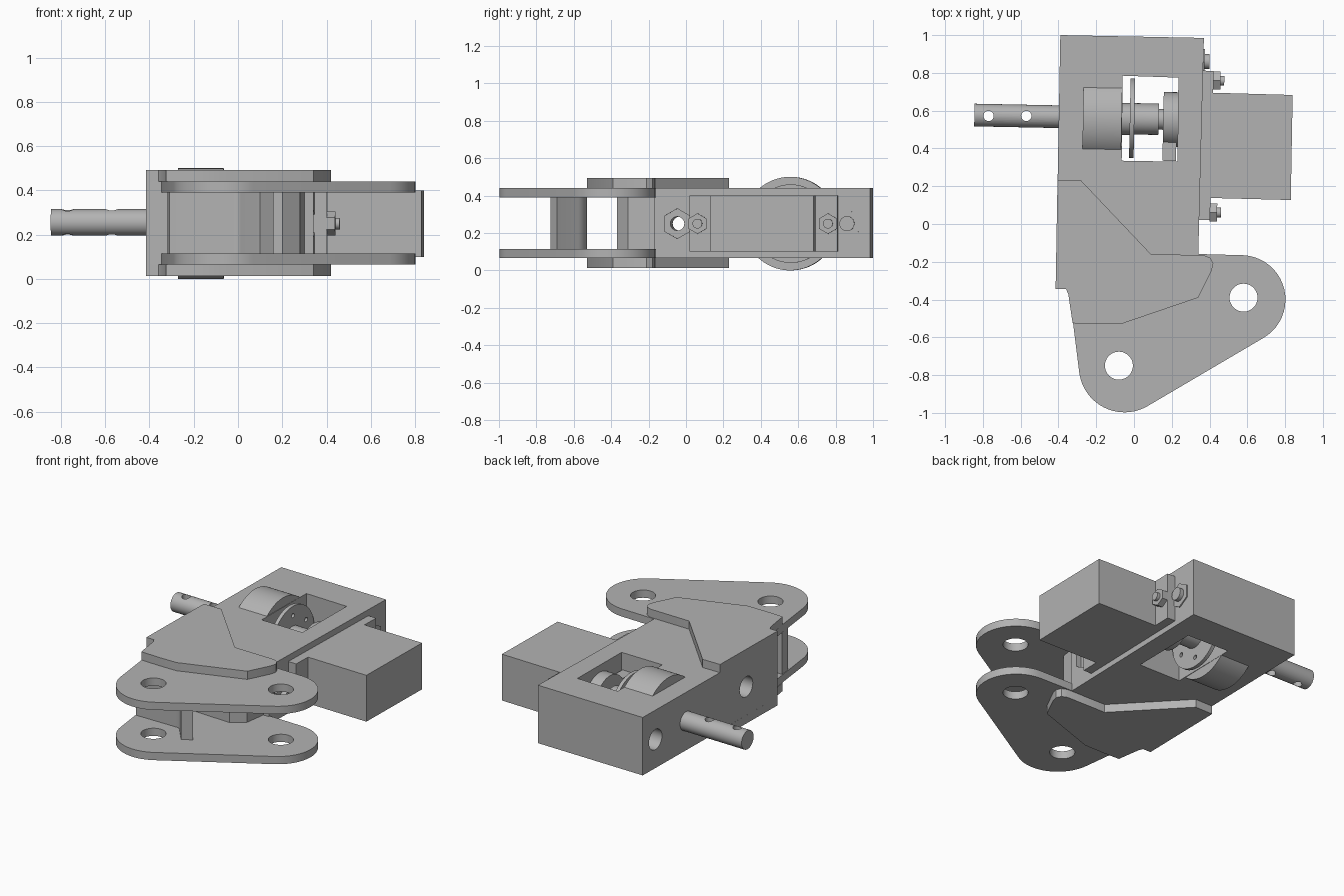
import bpy, bmesh
from math import radians, cos, sin
from mathutils import Matrix, Vector

old = bpy.data.objects.get("Cube")
if old:
    bpy.data.objects.remove(old, do_unlink=True)

GREY = (0.45, 0.45, 0.45, 1.0)
grey = bpy.data.materials.new("machined_grey")
grey.use_nodes = True
grey.diffuse_color = GREY
grey.node_tree.nodes["Principled BSDF"].inputs["Base Color"].default_value = GREY

MID = 0.25      # height of the mid plane
SKEW = -0.02    # the body is turned very slightly about z


def finish(name, bm):
    bmesh.ops.recalc_face_normals(bm, faces=bm.faces[:])
    mesh = bpy.data.meshes.new(name)
    bm.to_mesh(mesh)
    bm.free()
    mesh.materials.append(grey)
    ob = bpy.data.objects.new(name, mesh)
    bpy.context.collection.objects.link(ob)
    return ob


def prism(name, outline, z0, z1):
    bm = bmesh.new()
    face = bm.faces.new([bm.verts.new((x, y, z0)) for x, y in outline])
    up = bmesh.ops.extrude_face_region(bm, geom=[face])["geom"]
    bmesh.ops.translate(bm, vec=(0, 0, z1 - z0),
                        verts=[v for v in up if isinstance(v, bmesh.types.BMVert)])
    return finish(name, bm)


def cylinder(name, a, b, r, sides=48):
    a, b = Vector(a), Vector(b)
    turn = (b - a).to_track_quat('Z', 'Y').to_matrix().to_4x4()
    bm = bmesh.new()
    bmesh.ops.create_cone(bm, cap_ends=True, segments=sides, radius1=r, radius2=r,
                          depth=(b - a).length,
                          matrix=Matrix.Translation((a + b) / 2) @ turn)
    return finish(name, bm)


def rod(name, x0, x1, y, r, sides=48, z=MID):
    """Cylinder running across the body, following its slight skew."""
    return cylinder(name, (x0, y + SKEW * x0, z), (x1, y + SKEW * x1, z), r, sides)


def cut(ob, cutters):
    for c in cutters:
        m = ob.modifiers.new("cut", 'BOOLEAN')
        m.operation, m.solver, m.object = 'DIFFERENCE', 'EXACT', c
    dg = bpy.context.evaluated_depsgraph_get()
    ob.data = bpy.data.meshes.new_from_object(ob.evaluated_get(dg))
    ob.modifiers.clear()
    for c in cutters:
        bpy.data.objects.remove(c, do_unlink=True)


def arc(cx, cy, r, a0, a1, n=20):
    angles = [radians(a0 + (a1 - a0) * i / n) for i in range(n + 1)]
    return [(cx + r * cos(a), cy + r * sin(a)) for a in angles]


# Main body with window, cross holes and hex pocket
body = prism("main_body", [
    (-0.39, 1.0), (0.37, 0.985), (0.34, -0.17), (0.3, -0.17), (0.28, -0.31),
    (0.2, -0.37), (-0.33, -0.345), (-0.415, -0.345)], 0.065, 0.44)
cut(body, [
    prism("window", [(-0.06, 0.785), (0.235, 0.775), (0.23, 0.33), (-0.065, 0.335)], -1, 1),
    rod("cross_hole", -1, 1, -0.04, 0.037),
    rod("pocket", 0.31, 0.5, -0.04, 0.08, 6),
    rod("front_bore", -0.6, -0.3, -0.04, 0.065),
    rod("rear_bore", -0.6, -0.3, 0.865, 0.065)])

# Lug plates and raised cheek plates, top and bottom
lug = ([(-0.33, -0.16), (-0.345, -0.345)] + arc(-0.05, -0.755, 0.242, 187, 300)
       + arc(0.567, -0.4, 0.235, -60, 87) + [(0.38, -0.16)])
cheek = [(-0.405, 0.23), (-0.28, 0.23), (0.09, -0.16), (0.37, -0.165), (0.405, -0.18),
         (0.42, -0.21), (0.41, -0.25), (0.36, -0.35), (0.34, -0.39), (-0.07, -0.53),
         (-0.2, -0.53), (-0.325, -0.525), (-0.348, -0.37), (-0.36, -0.345), (-0.415, -0.345)]
for side, z_lug, z_cheek in (("lower", 0.065, 0.012), ("upper", 0.39, 0.44)):
    plate = prism(side + "_lug_plate", lug, z_lug, z_lug + 0.05)
    cut(plate, [cylinder("hole", (x, y, -1), (x, y, 1), 0.074)
                for x, y in ((-0.08, -0.75), (0.58, -0.39))])
    prism(side + "_cheek_plate", cheek, z_cheek, z_cheek + 0.053)

# Bent web between the lug plates
prism("bent_web", [(-0.318, -0.53), (-0.02, -0.53)] + arc(-0.02, -0.64, 0.11, 85, 30, 8)
      + [(0.16, -0.69), (0.1, -0.725)] + arc(-0.02, -0.64, 0.04, 30, 90, 8)
      + [(-0.31, -0.6)], 0.11, 0.395)

# Drum, shaft and coupling
rod("drum", -0.27, -0.065, 0.555, 0.25, 96)
shaft = rod("shaft", -0.845, -0.2, 0.56, 0.06, z=0.255)
cut(shaft, [cylinder("pin_hole", (x, 0.572, -1), (x, 0.572, 1), 0.027)
            for x in (-0.77, -0.57)])
rod("drum_hub", -0.07, -0.015, 0.555, 0.085)
disc = rod("perforated_disc", -0.022, 0.002, 0.56, 0.21, 64)
cut(disc, [rod("hole", -0.05, 0.03, 0.56 + 0.15 * cos(a), 0.014, 16, MID + 0.15 * sin(a))
           for a in (radians(60 * i + 30) for i in range(6))])
rod("coupling", 0.0, 0.13, 0.557, 0.083)
rod("coupling_neck", 0.12, 0.16, 0.557, 0.055)
rod("end_flange", 0.155, 0.24, 0.557, 0.145)
prism("flange_foot", [(0.15, 0.335), (0.222, 0.333), (0.225, 0.46), (0.153, 0.46)], 0.17, 0.33)

# Side mounting plate and housing
prism("mounting_plate", [(0.34, 0.022), (0.402, 0.02), (0.422, 0.81), (0.36, 0.812)], 0.1, 0.4)
prism("side_housing", [(0.41, 0.695), (0.84, 0.683), (0.83, 0.127), (0.4, 0.138)], 0.1, 0.4)

# Bolts and nuts on the mounting plate
for name, y, x in (("front", 0.07, 0.4), ("rear", 0.768, 0.418)):
    rod(name + "_nut", x, x + 0.04, y, 0.055, 6)
    rod(name + "_bolt", x, x + 0.06, y, 0.026, 24)

# Through bolt at the back of the body
rod("through_bolt_nut", 0.34, 0.374, 0.865, 0.08, 6)
rod("through_bolt", 0.2, 0.4, 0.868, 0.04, 32)

# Crisp edges with smooth round surfaces
bpy.ops.object.select_all(action='DESELECT')
for ob in bpy.context.collection.objects:
    if ob.type == 'MESH' and grey.name in ob.data.materials:
        ob.select_set(True)
        bpy.context.view_layer.objects.active = ob
bpy.ops.object.shade_smooth_by_angle(angle=radians(30))
